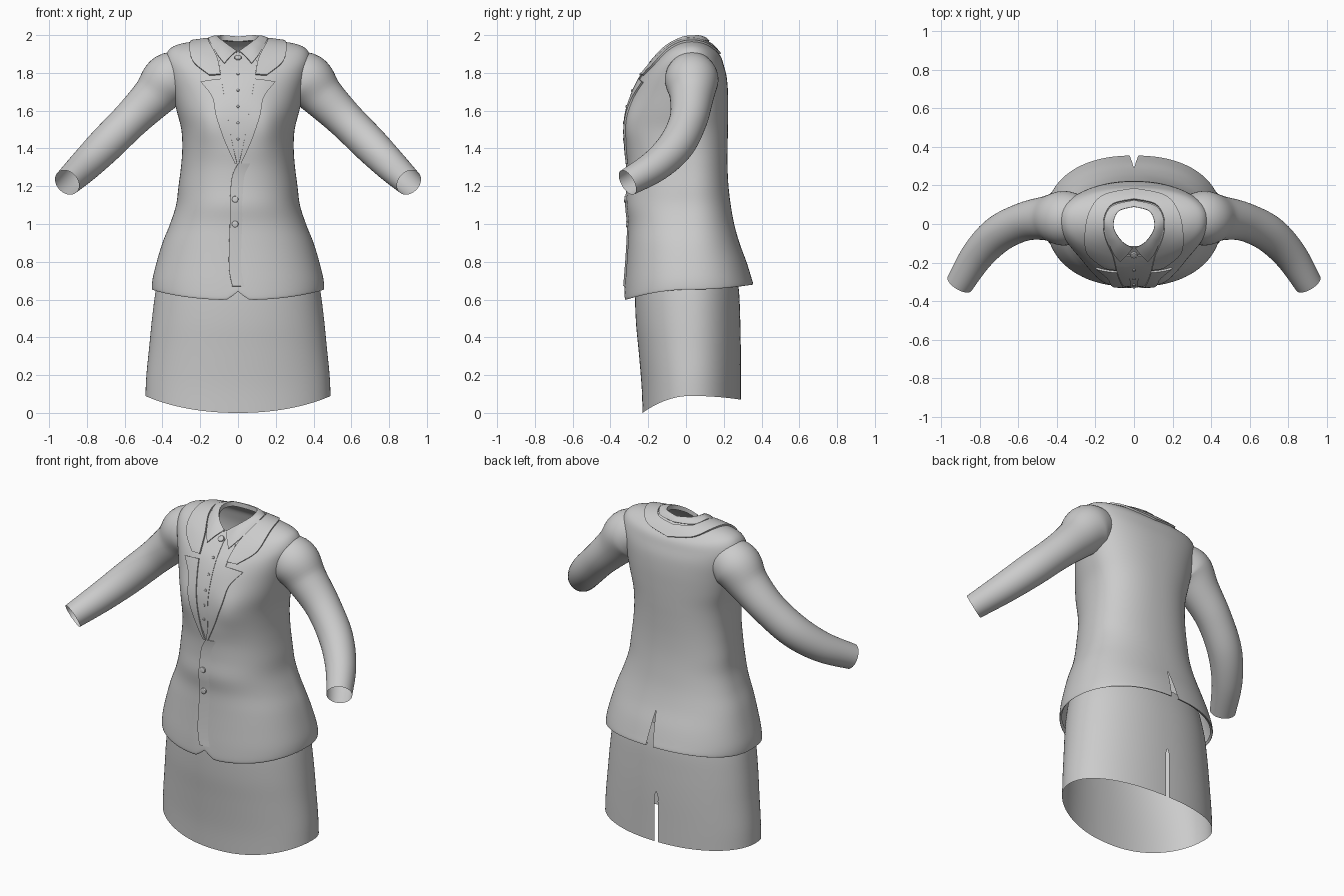
import bpy, bmesh, math
from mathutils import Vector
from mathutils.bvhtree import BVHTree

if "Cube" in bpy.data.objects:
    bpy.data.objects.remove(bpy.data.objects["Cube"])


def spline(pts, n):
    """Smooth curve through points of any dimension, n steps per span."""
    out, last = [], len(pts) - 1
    for i in range(last):
        a, b, c, d = pts[max(i - 1, 0)], pts[i], pts[i + 1], pts[min(i + 2, last)]
        for k in range(n):
            t = k / n
            out.append([q + .5 * t * (r - p + t * (2 * p - 5 * q + 4 * r - s + t * (3 * (q - r) + s - p)))
                        for p, q, r, s in zip(a, b, c, d)])
    return out + [list(pts[-1])]


def finish(ob, mirror=False, thick=0):
    bpy.ops.object.select_all(action='DESELECT')
    ob.select_set(True)
    bpy.context.view_layer.objects.active = ob
    if mirror:
        m = ob.modifiers.new("mirror", 'MIRROR')
        m.merge_threshold = .002
    if thick:
        s = ob.modifiers.new("thickness", 'SOLIDIFY')
        s.thickness, s.offset = thick, 0
    bpy.ops.object.convert(target='MESH')
    bpy.ops.object.shade_smooth_by_angle(angle=math.radians(45))
    return ob


def grid(name, rows, mirror=False, thick=0):
    """Quad sheet from equal rows of points; coincident borders are welded."""
    bm = bmesh.new()
    v = [[bm.verts.new(p) for p in row] for row in rows]
    for lo, hi in zip(v, v[1:]):
        for i in range(len(lo) - 1):
            bm.faces.new((lo[i], hi[i], hi[i + 1], lo[i + 1]))
    bmesh.ops.remove_doubles(bm, verts=bm.verts[:], dist=1e-5)
    bmesh.ops.recalc_face_normals(bm, faces=bm.faces[:])
    me = bpy.data.meshes.new(name)
    bm.to_mesh(me)
    bm.free()
    ob = bpy.data.objects.new(name, me)
    bpy.context.collection.objects.link(ob)
    return finish(ob, mirror, thick)


def garment(name, keys, vent_top, vent, power, shape=None):
    """Tube of rings (half width, y front, y back, z side, z front, z back) with a back vent."""
    rows, n, cy = [], 128, .025
    for w, yf, yb, zs, zf, zb in spline(keys, 5):
        gap = max(0, vent(zb)) if zb < vent_top else 0
        row = []
        for i in range(n + 1):
            t = gap + (2 * math.pi - 2 * gap) * i / n
            s, c = (math.copysign(abs(f) ** (2 / power), f) if abs(f) > 1e-9 else 0
                    for f in (math.sin(t), math.cos(t)))
            y = cy + c * ((yb - cy) if c > 0 else (cy - yf))
            z = zs + ((zb if c > 0 else zf) - zs) * c * c
            p = Vector((w * s, y, z))
            row.append(shape(p) if shape else p)
        rows.append(row)
    return grid(name, rows)


def jacket_shape(p):
    # bust fullness and the notch where the front panels meet at the hem
    if p.y < 0:
        p.y -= .02 * math.exp(-((abs(p.x) - .16) / .08) ** 2 - ((p.z - 1.52) / .11) ** 2)
        p.z += .045 * math.exp(-(p.x / .035) ** 2) * min(1, max(0, 1 - (p.z - .6) / .1))
    return p


# Skirt with a back slit
garment("skirt", [(.49, -.23, .29, .09, 0, .07), (.485, -.235, .29, .2, .14, .19),
                  (.47, -.25, .29, .35, .32, .35), (.455, -.265, .287, .5, .48, .5),
                  (.435, -.27, .28, .65, .65, .65), (.405, -.26, .26, .78, .78, .78)],
        .36, lambda z: .018, 2.15)

# Jacket body from turned-in hem to neck opening
jacket = garment("jacket_body", [
    (.445, -.31, .335, .665, .615, .69), (.456, -.325, .355, .655, .6, .68),
    (.452, -.323, .345, .71, .68, .72), (.43, -.315, .32, .8, .79, .8),
    (.40, -.308, .283, .9, .9, .9), (.36, -.305, .255, 1, 1, 1),
    (.328, -.315, .237, 1.1, 1.1, 1.1), (.315, -.308, .225, 1.2, 1.2, 1.2),
    (.302, -.308, .22, 1.3, 1.3, 1.3), (.295, -.318, .22, 1.4, 1.4, 1.4),
    (.30, -.322, .222, 1.5, 1.5, 1.5), (.325, -.312, .223, 1.6, 1.6, 1.6),
    (.35, -.28, .222, 1.7, 1.7, 1.7), (.375, -.24, .215, 1.8, 1.78, 1.78),
    (.385, -.20, .20, 1.875, 1.83, 1.84), (.36, -.168, .185, 1.928, 1.865, 1.885),
    (.30, -.147, .16, 1.955, 1.885, 1.917), (.21, -.132, .135, 1.968, 1.9, 1.942),
    (.14, -.122, .11, 1.975, 1.91, 1.957), (.112, -.115, .09, 1.98, 1.915, 1.965)],
    .88, lambda z: .035 * (.88 - z) / .2, 2.25, jacket_shape)
surface = BVHTree.FromPolygons([v.co for v in jacket.data.vertices],
                               [p.vertices[:] for p in jacket.data.polygons])


def on_front(x, z):
    return surface.ray_cast(Vector((x, -1, z)), Vector((0, 1, 0)))[0]


def laid(p, off):
    loc, nor, _, _ = surface.find_nearest(Vector(p))
    if nor.dot(loc - Vector((0, .02, min(loc.z, 1.5)))) < 0:
        nor = -nor
    return loc + nor * off


def patch(name, a, b, off=(.005, .005), thick=.01, mirror=True):
    """Cloth strip between two edges, laid on the jacket surface."""
    rows = []
    for p, q in zip(spline(a, 8), spline(b, 8)):
        rows.append([laid(Vector(p).lerp(Vector(q), k / 8), off[0] + (off[1] - off[0]) * k / 8)
                     for k in range(9)])
        if mirror and abs(p[0]) < 1e-6 and abs(q[0]) < 1e-6:
            for v in rows[-1]:
                v.x = 0
    return grid(name, rows, mirror, thick)


# Sleeves: bent arms, open at the cuffs
path = spline([(.25, .03, 1.80, .11), (.36, .03, 1.765, .142), (.45, .03, 1.67, .116),
               (.57, .012, 1.55, .1), (.70, -.05, 1.42, .096), (.81, -.16, 1.31, .086),
               (.905, -.31, 1.22, .072)], 6)
rows = []
for i, (x, y, z, r) in enumerate(path):
    d = Vector(path[min(i + 1, len(path) - 1)][:3]) - Vector(path[max(i - 1, 0)][:3])
    side = d.cross(Vector((-.5, 0, -1))).normalized()
    up = side.cross(d).normalized()
    rows.append([Vector((x, y, z)) + r * (side * math.cos(a) + up * math.sin(a))
                 for a in (2 * math.pi * k / 40 for k in range(41))])
grid("sleeves", rows, mirror=True)

# Shirt front and its button placket
v_line = [(.10, 1.87), (.088, 1.76), (.07, 1.64), (.048, 1.5), (.02, 1.37)]
patch("shirt_front", [on_front(-x, z) for x, z in v_line], [on_front(x, z) for x, z in v_line],
      (.002, .002), .004, False)
patch("shirt_placket", [on_front(-.022, z) for z in (1.88, 1.7, 1.55, 1.4)],
      [on_front(.022, z) for z in (1.88, 1.7, 1.55, 1.4)], (.004, .004), .006, False)

# Lapels below the notch
patch("lapels", [on_front(x, z) for x, z in
                 ((.088, 1.765), (.07, 1.66), (.05, 1.54), (.028, 1.42), (.004, 1.32))],
      [on_front(x, z) for x, z in
       ((.195, 1.75), (.135, 1.67), (.115, 1.57), (.07, 1.44), (.016, 1.32))])

# Jacket collar running from the notch around the back of the neck
patch("jacket_collar",
      [(.09, -.22, 1.78), (.11, -.15, 1.87), (.15, -.06, 1.95), (.155, .03, 1.975), (.11, .10, 1.96), (0, .125, 1.95)],
      [on_front(.15, 1.785), on_front(.235, 1.855), (.255, -.07, 1.93), (.23, .06, 1.95),
       (.15, .15, 1.925), (0, .175, 1.895)], (.008, .006))

# Shirt collar: folded leaf from the neck edge to the points
top = spline([(.008, -.125, 1.915), (.065, -.09, 1.955), (.108, -.015, 1.99), (.085, .065, 1.997), (0, .092, 1.99)], 8)
leaf = spline([(.072, -.195, 1.85), (.115, -.135, 1.905), (.155, 0, 1.982), (.115, .09, 1.972), (0, .122, 1.968)], 8)
rows = []
for p, q in zip(top, leaf):
    rows.append([Vector(p) - Vector((0, 0, .025))] +
                [Vector(p).lerp(Vector(q), k / 5) + Vector((0, -.004 if p[1] < -.05 else 0, .004)) * math.sin(math.pi * k / 5)
                 for k in range(6)])
grid("shirt_collar", rows, True, .006)

# Overlapping front edge of the jacket
edge = [(0, 1.32), (-.035, 1.23), (-.043, 1.0), (-.048, .78), (-.03, .67)]
patch("front_edge", [on_front(x, z) for x, z in edge], [on_front(x + .1, z) for x, z in edge],
      (.006, -.008), .006, False)


# Buttons
def button(name, x, z, r):
    p = laid(on_front(x, z), .006)
    n = (laid(p, 1) - laid(p, 0)).normalized()
    bpy.ops.mesh.primitive_cylinder_add(vertices=24, radius=r, depth=.014, location=p,
                                        rotation=n.to_track_quat('Z', 'Y').to_euler())
    ob = bpy.context.object
    ob.name = name
    b = ob.modifiers.new("round", 'BEVEL')
    b.width, b.segments = .003, 2
    finish(ob)


for z in (1.13, 1.0):
    button("jacket_button", -.015, z, .017)
button("collar_button", 0, 1.875, .018)
for k in range(5):
    button("shirt_button", 0, 1.79 - .085 * k, .007)
